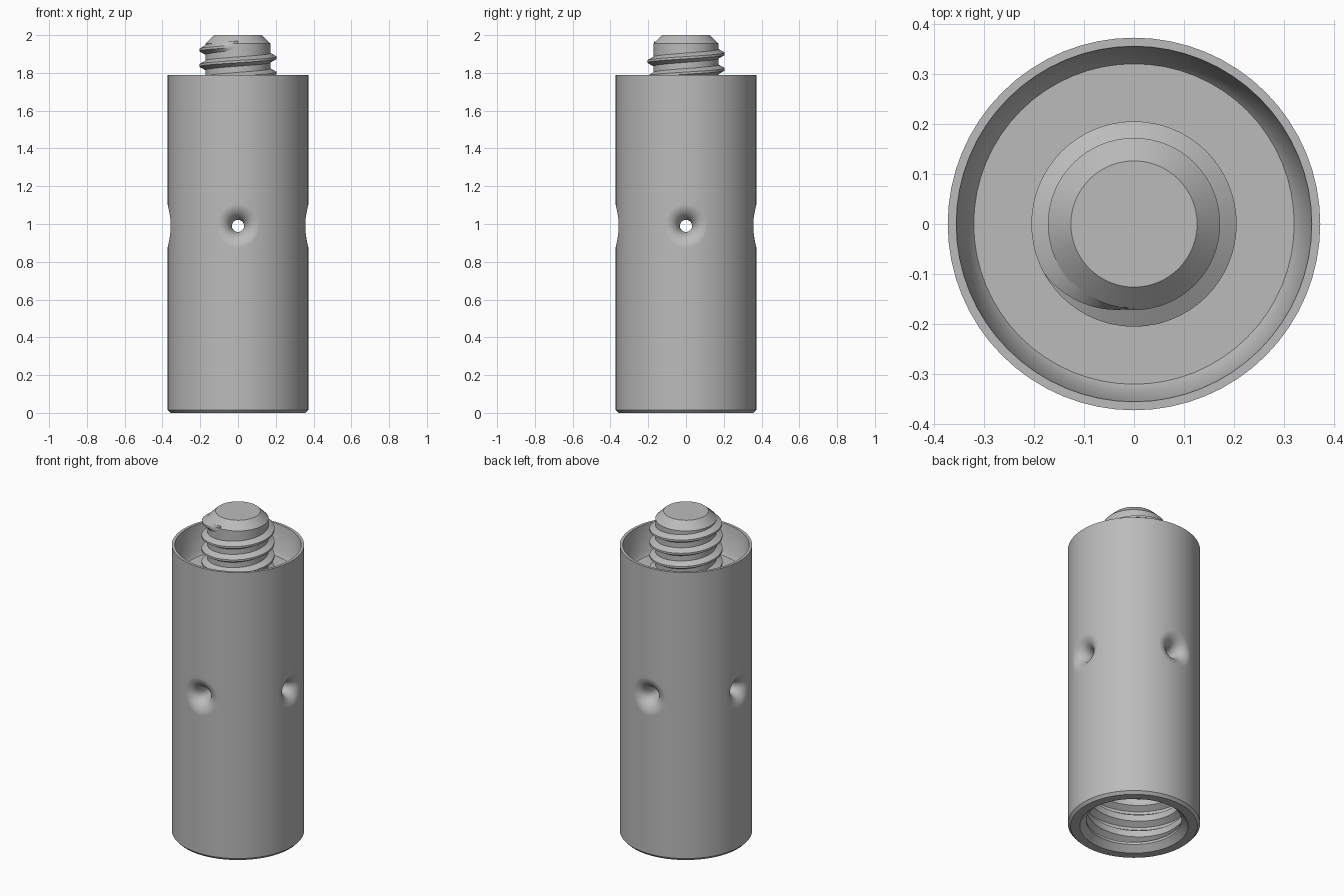
import bpy, bmesh
from math import sin, cos, pi, sqrt, radians

if "Cube" in bpy.data.objects:
    bpy.data.objects.remove(bpy.data.objects["Cube"])

R = 0.372        # sleeve radius
HOLE_Z = 0.99    # height of the cross holes

steel = bpy.data.materials.new("grey_steel")
steel.use_nodes = True
GREY = (0.5, 0.5, 0.5, 1)
steel.diffuse_color = GREY
steel.node_tree.nodes["Principled BSDF"].inputs["Base Color"].default_value = GREY


def skin(name, rings, closed=True, caps=True):
    """Join rows of points with quads and cap both ends."""
    bm = bmesh.new()
    rows = [[bm.verts.new(p) for p in ring] for ring in rings]
    n = len(rows[0])
    for a, b in zip(rows, rows[1:]):
        for i in range(n if closed else n - 1):
            j = (i + 1) % n
            bm.faces.new((a[i], a[j], b[j], b[i]))
    if caps:
        bm.faces.new(rows[0])
        bm.faces.new(rows[-1])
    bmesh.ops.recalc_face_normals(bm, faces=bm.faces)
    mesh = bpy.data.meshes.new(name)
    bm.to_mesh(mesh)
    bm.free()
    obj = bpy.data.objects.new(name, mesh)
    bpy.context.collection.objects.link(obj)
    mesh.materials.append(steel)
    return obj


def lathe(name, profile, segs=64):
    return skin(name, [[(r * cos(2 * pi * i / segs), r * sin(2 * pi * i / segs), z)
                        for i in range(segs)] for r, z in profile])


def thread(name, root, crest, root_half, crest_half, z_top, pitch, turns, end_angle):
    """Helical ridge that fades into the root at both ends."""
    steps = int(turns * 64)
    rings = []
    for k in range(steps + 1):
        t = k / 64
        fade = min(1, t * 6, (turns - t) * 6)
        a = end_angle - 2 * pi * t
        z = z_top - pitch * t
        tip = root + (crest - root) * max(fade, 0.02)
        rings.append([(r * cos(a), r * sin(a), z + h) for r, h in
                      ((root, -root_half), (tip, -crest_half),
                       (tip, crest_half), (root, root_half))])
    return skin(name, rings)


def smooth(obj, angle):
    bpy.ops.object.select_all(action='DESELECT')
    obj.select_set(True)
    bpy.context.view_layer.objects.active = obj
    bpy.ops.object.shade_smooth_by_angle(angle=radians(angle))


# Sleeve: threaded bore below, shallow tapered recess above
sleeve = lathe("sleeve", [
    (0.256, 0.62), (0.302, 0.6), (0.302, 0.07), (0.268, 0.05), (0.268, 0.035),
    (0.305, 0), (0.357, 0), (R, 0.016), (R, 0.86), (R, 1.12), (R, 1.79),
    (0.355, 1.79), (0.335, 1.63), (0.32, 1.61)])

# Four cross holes with soft flared mouths that follow the round wall
for q in range(4):
    turn = q * pi / 2
    rows = []
    steps = 10
    for k in range(-1, steps + 2):
        phi = pi / 2 * min(max(k, 0), steps) / steps
        rho = 0.032 + 0.088 * (1 - cos(phi))
        row = []
        for i in range(40):
            a = 2 * pi * i / 40
            u, v = rho * cos(a), rho * sin(a)
            d = sqrt(R * R - u * u) - 0.09 * (1 - sin(phi)) + 0.0006 * k / steps
            if k < 0:
                d = -0.05
            elif k > steps:
                d = 0.45
            row.append((d * cos(turn) - u * sin(turn),
                        d * sin(turn) + u * cos(turn), HOLE_Z + v))
        rows.append(row)
    cutter = skin("hole_cutter", rows)
    cutter.hide_render = True
    mod = sleeve.modifiers.new("cross_hole", 'BOOLEAN')
    mod.operation = 'DIFFERENCE'
    mod.solver = 'EXACT'
    mod.object = cutter
    bpy.context.view_layer.objects.active = sleeve
    bpy.ops.object.modifier_apply(modifier=mod.name)
    bpy.data.objects.remove(cutter)
smooth(sleeve, 30)

# Screw stud with chamfered tip
stud = lathe("stud", [(0.172, 1.59), (0.172, 1.955), (0.126, 2.0)])
smooth(stud, 30)

# Male thread on the stud, female thread in the bore
stud_thread = thread("stud_thread", 0.168, 0.205, 0.027, 0.006,
                     1.942, 0.082, 4.2, 1.5 * pi)
smooth(stud_thread, 25)
bore_thread = thread("bore_thread", 0.306, 0.268, 0.045, 0.02,
                     0.55, 0.102, 4.7, 0)
smooth(bore_thread, 25)
